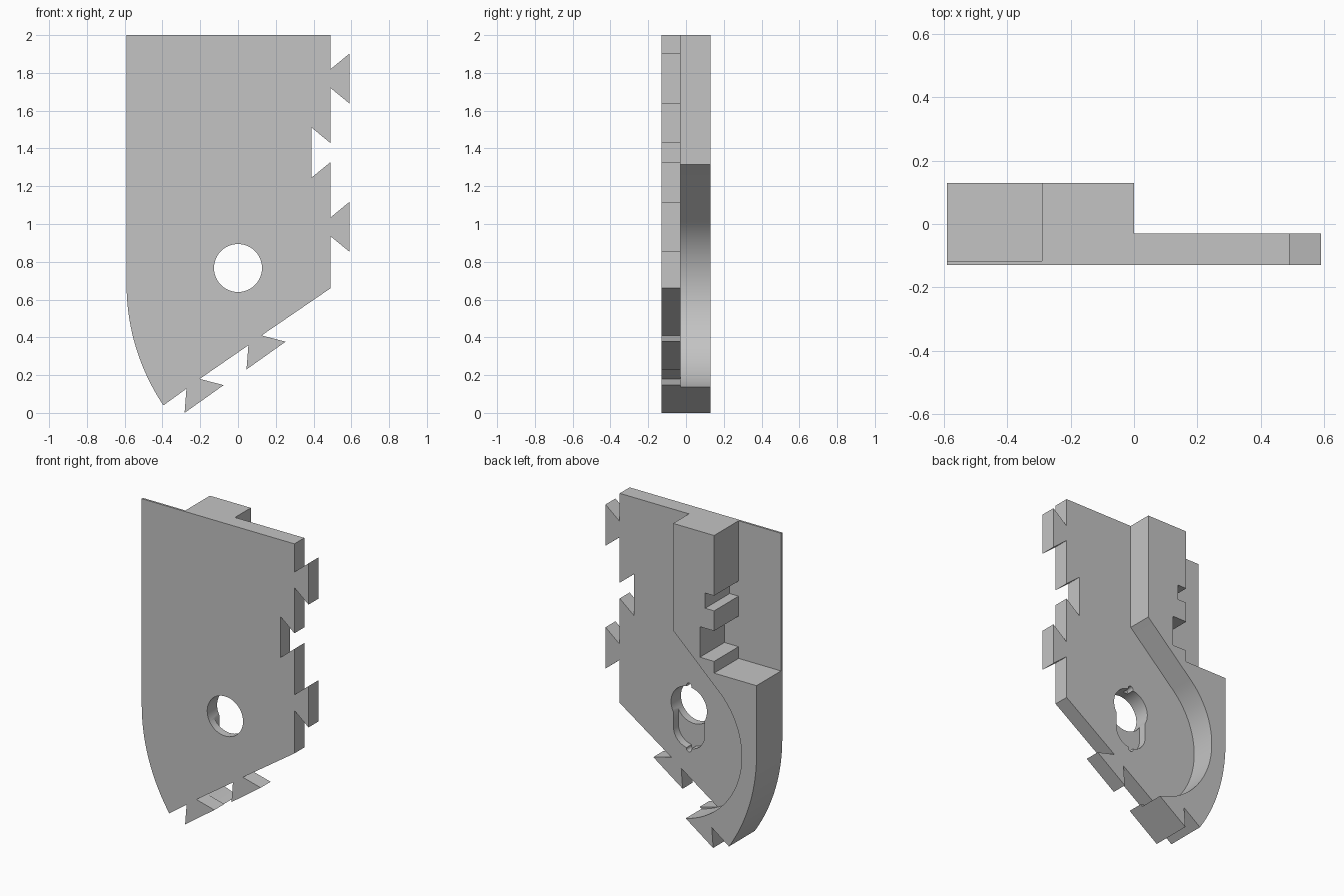
import bpy, bmesh
from math import sin, cos, pi, radians

cube = bpy.data.objects.get("Cube")
if cube:
    bpy.data.objects.remove(cube, do_unlink=True)

FRONT, BACK = -0.13, 0.13
PLATE_BACK = -0.03

grey = bpy.data.materials.new("light_grey")
grey.use_nodes = True
grey.diffuse_color = (0.55, 0.55, 0.55, 1)
grey.node_tree.nodes["Principled BSDF"].inputs["Base Color"].default_value = (0.55, 0.55, 0.55, 1)


def arc(cx, cz, r, start, end, steps):
    """Points along an arc in the xz plane, angles in degrees."""
    angles = [radians(start + (end - start) * i / steps) for i in range(steps + 1)]
    return [(cx + r * cos(a), cz + r * sin(a)) for a in angles]


def prism(name, outline, y0, y1):
    """Extrude an xz outline from y0 to y1."""
    bm = bmesh.new()
    face = bm.faces.new([bm.verts.new((x, y0, z)) for x, z in outline])
    new = bmesh.ops.extrude_face_region(bm, geom=[face])["geom"]
    moved = [v for v in new if isinstance(v, bmesh.types.BMVert)]
    bmesh.ops.translate(bm, verts=moved, vec=(0, y1 - y0, 0))
    bmesh.ops.recalc_face_normals(bm, faces=bm.faces)
    mesh = bpy.data.meshes.new(name)
    bm.to_mesh(mesh)
    bm.free()
    mesh.materials.append(grey)
    obj = bpy.data.objects.new(name, mesh)
    bpy.context.collection.objects.link(obj)
    return obj


def cut(target, name, outline, y0, y1):
    """Subtract a prism from the target and discard the cutter."""
    cutter = prism(name, outline, y0, y1)
    cutter.hide_render = True
    mod = target.modifiers.new(name, "BOOLEAN")
    mod.operation = "DIFFERENCE"
    mod.solver = "EXACT"
    mod.object = cutter
    bpy.context.view_layer.objects.active = target
    bpy.ops.object.modifier_apply(modifier=name)
    bpy.data.objects.remove(cutter, do_unlink=True)


def side_dovetail(z, reach):
    """Tongue (positive reach) or socket (negative) on the straight side, top to bottom."""
    edge = 0.49
    return [(edge, z + 0.05), (edge + reach, z + 0.132),
            (edge + reach, z - 0.132), (edge, z - 0.05)]


def sloped_dovetail(x, z):
    """Tongue on the sloped lower edge, starting at its upper root."""
    return [(x, z), (x + 0.127, z - 0.033), (x - 0.08, z - 0.18), (x - 0.07, z - 0.052)]


# Full-depth outline with dovetails and rounded lower corner
outline = [(-0.59, 2), (0.49, 2)]
outline += side_dovetail(1.77, 0.1) + side_dovetail(1.378, -0.1) + side_dovetail(0.985, 0.1)
outline += [(0.49, 0.66)]
outline += sloped_dovetail(0.125, 0.41) + sloped_dovetail(-0.203, 0.18)
outline += arc(0.558, 0.68, 1.148, 213.9, 180, 24)
body = prism("bracket_plate", outline, FRONT, BACK)

# Thin the plate inside the curved rib
recess = [(0, 2.2), (0, 1.315)]
recess += arc(0.028, 0.637, 0.513, 133, 270, 48)
recess += [(0.8, 0.124), (0.8, 2.2)]
cut(body, "rib_recess", recess, PLATE_BACK, 0.3)

# Stepped pocket in the upper part of the rib
pocket = [(-0.8, 2.2), (-0.29, 2.2), (-0.29, 1.615), (-0.227, 1.615),
          (-0.227, 1.518), (-0.29, 1.518), (-0.29, 1.39), (-0.19, 1.39),
          (-0.19, 1.195), (-0.29, 1.195), (-0.29, 1.12), (-0.8, 1.12)]
cut(body, "stepped_pocket", pocket, -0.117, 0.3)

# Through hole, rear slot and its end notches
cut(body, "round_hole", arc(0, 0.767, 0.127, 0, 352.5, 47), -0.3, 0.3)
slot = arc(0, 0.767, 0.11, 0, 180, 20) + arc(0, 0.61, 0.11, 180, 360, 20)
cut(body, "rear_slot", slot, -0.08, 0.3)
for z in (0.9, 0.495):
    cut(body, "slot_notch", arc(0, z, 0.018, 0, 337.5, 15), -0.08, 0.3)

# Smooth curves, sharp corners
bpy.ops.object.select_all(action="DESELECT")
body.select_set(True)
bpy.context.view_layer.objects.active = body
bpy.ops.object.shade_smooth_by_angle(angle=radians(30))
